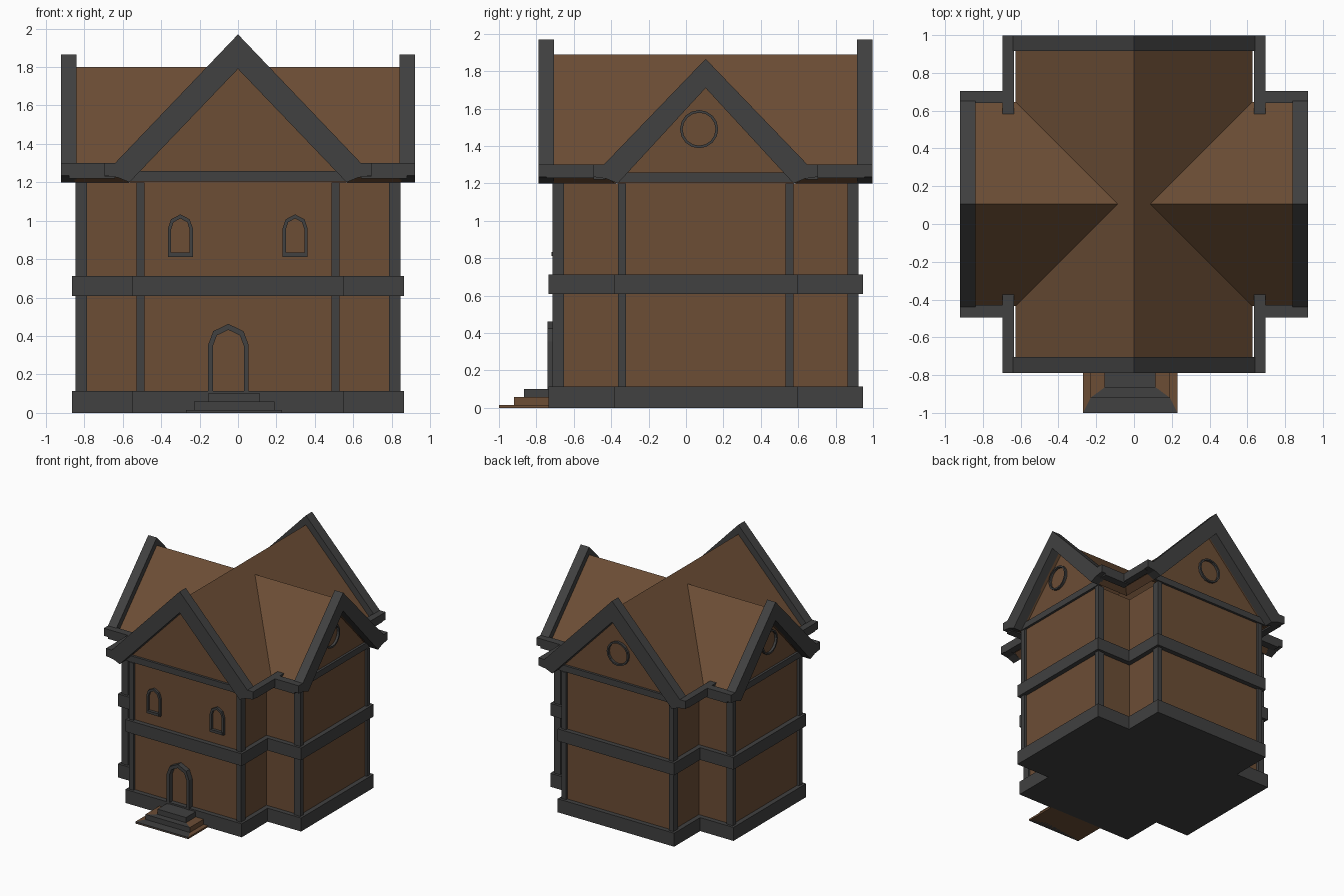
import bpy, bmesh
from math import sin, cos, pi

if "Cube" in bpy.data.objects:
    bpy.data.objects.remove(bpy.data.objects["Cube"])

def material(name, c):
    m = bpy.data.materials.new(name)
    m.diffuse_color = (*c, 1)
    m.use_nodes = True
    m.node_tree.nodes["Principled BSDF"].inputs["Base Color"].default_value = m.diffuse_color
    return m

BROWN = material("brown", (0.15, 0.075, 0.036))
GREY = material("dark_grey", (0.052, 0.052, 0.052))
YC = 0.105                      # centre of the crossing in y

def place(p, t, axis):
    a, b = p
    return {'x': (t, a, b), 'y': (a, t, b), 'z': (a, b, t)}[axis]

def make(name, verts, faces, mat):
    bm = bmesh.new()
    vs = [bm.verts.new(v) for v in verts]
    for f in faces:
        bm.faces.new([vs[i] for i in f])
    bmesh.ops.remove_doubles(bm, verts=bm.verts, dist=1e-5)
    bmesh.ops.recalc_face_normals(bm, faces=bm.faces)
    me = bpy.data.meshes.new(name)
    bm.to_mesh(me)
    bm.free()
    me.materials.append(mat)
    ob = bpy.data.objects.new(name, me)
    bpy.context.collection.objects.link(ob)
    return ob

def prism(name, pts, lo, hi, axis, mat):
    n = len(pts)
    verts = [place(p, t, axis) for t in (lo, hi) for p in pts]
    faces = [range(n), range(n, 2 * n)]
    faces += [(i, (i + 1) % n, n + (i + 1) % n, n + i) for i in range(n)]
    return make(name, verts, faces, mat)

def ring(name, outer, inner, lo, hi, axis, mat):
    n = len(outer)
    verts = [place(p, t, axis) for pts, t in ((outer, lo), (outer, hi), (inner, hi), (inner, lo)) for p in pts]
    faces = [(k * n + i, k * n + (i + 1) % n, (k + 1) % 4 * n + (i + 1) % n, (k + 1) % 4 * n + i)
             for k in range(4) for i in range(n)]
    return make(name, verts, faces, mat)

def box(name, x0, x1, y0, y1, z0, z1, mat):
    return prism(name, [(x0, y0), (x1, y0), (x1, y1), (x0, y1)], z0, z1, 'z', mat)

def cross(o):
    # plan outline, grown by o from the wall faces
    X, Y, x, y = 0.825 + o, 0.80 + o, 0.51 + o, 0.45 + o
    q = [(X, -y), (X, y), (x, y), (x, Y), (-x, Y), (-x, y),
         (-X, y), (-X, -y), (-x, -y), (-x, -Y), (x, -Y), (x, -y)]
    return [(a, b + YC) for a, b in q]

# walls, foundation and floor band
prism("walls", cross(0), 0.05, 1.2, 'z', BROWN)
prism("foundation", cross(0.04), 0, 0.115, 'z', GREY)
ring("floor_band", cross(0.04), cross(0), 0.608, 0.712, 'z', GREY)

# corner posts
for sx in (-1, 1):
    for sy in (-1, 1):
        for cx, cy, w, d in ((0.815, 0.448, 0.03, 0.021), (0.508, 0.788, 0.021, 0.03)):
            x, y = sx * cx, YC + sy * cy
            box("corner_post", x - w, x + w, y - d, y + d, 0.1, 1.2, GREY)

# roof: outer surface, underside and soffit for each quadrant
def roof_points(top, k, eave, end_x, end_y, z):
    d = 0.09 / k
    v = (eave + d, eave, z)
    yw = [(0, end_y, top), (0, 0, top), (d, 0, top - 0.09), v, (v[0], end_y, z)]
    xw = [(d, 0, top - 0.09), (end_x, 0, top - 0.09), (end_x, eave, z), v]
    return yw, xw

for sx in (-1, 1):
    for sy in (-1, 1):
        yo, xo = roof_points(1.89, 1.045, 0.54, 0.85, 0.82, 1.235)
        yi, xi = roof_points(1.79, 1.04, 0.48, 0.85, 0.82, 1.2)
        polys = [yo, xo, yi, xi, [yo[3], yo[4], yi[4], yi[3]], [xo[2], xo[3], xi[3], xi[2]]]
        verts, faces = [], []
        for p in polys:
            faces.append(range(len(verts), len(verts) + len(p)))
            verts += [(sx * a, YC + sy * b, c) for a, b, c in p]
        make("roof_quarter", verts, faces, BROWN)
        # gutters along the eaves
        x0, x1 = sorted((sx * 0.635, sx * 0.695))
        y0, y1 = sorted((YC + sy * 0.475, YC + sy * 0.85))
        box("eave_beam_long", x0, x1, y0, y1, 1.23, 1.3, GREY)
        x0, x1 = sorted((sx * 0.64, sx * 0.88))
        y0, y1 = sorted((YC + sy * 0.535, YC + sy * 0.6))
        box("eave_beam_short", x0, x1, y0, y1, 1.22, 1.3, GREY)

# gables: barge frame, wall triangle, tie beam, round window
def gable(axis, s, mid, centre, far, near, wall, top, apex, half, window):
    right = [(half, 1.3), (half + 0.055, 1.3), (half + 0.055, 1.235), (half - 0.015, 1.225), (half - 0.075, 1.2)]
    prof = [(0, top)] + right + [(0, apex)] + [(-a, b) for a, b in reversed(right)]
    shift = lambda pts: [(mid + a, b) for a, b in pts]
    at = lambda t: centre + s * t
    h = half - 0.075
    prism("gable_frame", shift(prof), at(near), at(far), axis, GREY)
    prism("gable_wall", shift([(-h, 1.2), (h, 1.2), (0, apex)]), at(wall - 0.02), at(wall), axis, BROWN)
    prism("tie_beam", shift([(-h, 1.205), (h, 1.205), (h - 0.05, 1.258), (0.05 - h, 1.258)]),
          at(wall - 0.01), at(wall + 0.02), axis, GREY)
    if window is not None:
        circ = lambda r: [(window + r * cos(i * pi / 8), 1.49 + r * sin(i * pi / 8)) for i in range(16)]
        ring("round_window_frame", circ(0.102), circ(0.088), at(wall - 0.01), at(wall + 0.02), axis, GREY)

gable('y', -1, 0, YC, 0.893, 0.81, 0.80, 1.97, 1.79, 0.64, None)
gable('y', 1, 0, YC, 0.893, 0.81, 0.80, 1.97, 1.79, 0.64, 0)
for s in (-1, 1):
    gable('x', s, YC, 0, 0.92, 0.84, 0.825, 1.866, 1.71, 0.545, 0.07)

# arched door and window frames on the front
FRONT = YC - 0.80
def arch(cx, w, z0, spring, top):
    h = top - spring
    half = [(w, z0), (w, spring), (0.75 * w, spring + 0.65 * h)]
    return [(cx + a, b) for a, b in half] + [(cx, top)] + [(cx - a, b) for a, b in reversed(half)]

ring("door_frame", arch(-0.05, 0.105, 0.1, 0.355, 0.463), arch(-0.05, 0.08, 0.1, 0.35, 0.432),
     FRONT - 0.045, FRONT + 0.01, 'y', GREY)
for cx in (-0.3, 0.297):
    ring("window_frame", arch(cx, 0.065, 0.81, 0.96, 1.033), arch(cx, 0.048, 0.832, 0.955, 1.012),
         FRONT - 0.02, FRONT + 0.01, 'y', GREY)
    box("window_sill", cx - 0.055, cx + 0.055, FRONT - 0.025, FRONT, 0.812, 0.834, GREY)

# steps: grey mitred treads with brown sides
SX = -0.02
levels = [(0.25, -1.0, 0, 0.015), (0.21, -0.92, 0.012, 0.058), (0.135, -0.865, 0.055, 0.102)]
for i, (w, y, z0, z1) in enumerate(levels):
    wn, yn = levels[i + 1][:2] if i < 2 else (w, -0.73)
    prism("step_tread", [(SX - w, y), (SX + w, y), (SX + wn, yn), (SX - wn, yn)], z0, z1, 'z', GREY)
    for s in (-1, 1):
        if i < 2:
            prism("step_side", [(SX + s * w, y), (SX + s * w, -0.73), (SX + s * wn, -0.73), (SX + s * wn, yn)],
                  z0, z1, 'z', BROWN)
box("step_base", SX - 0.25, SX + 0.25, -1.0, -0.73, 0, 0.01, BROWN)
